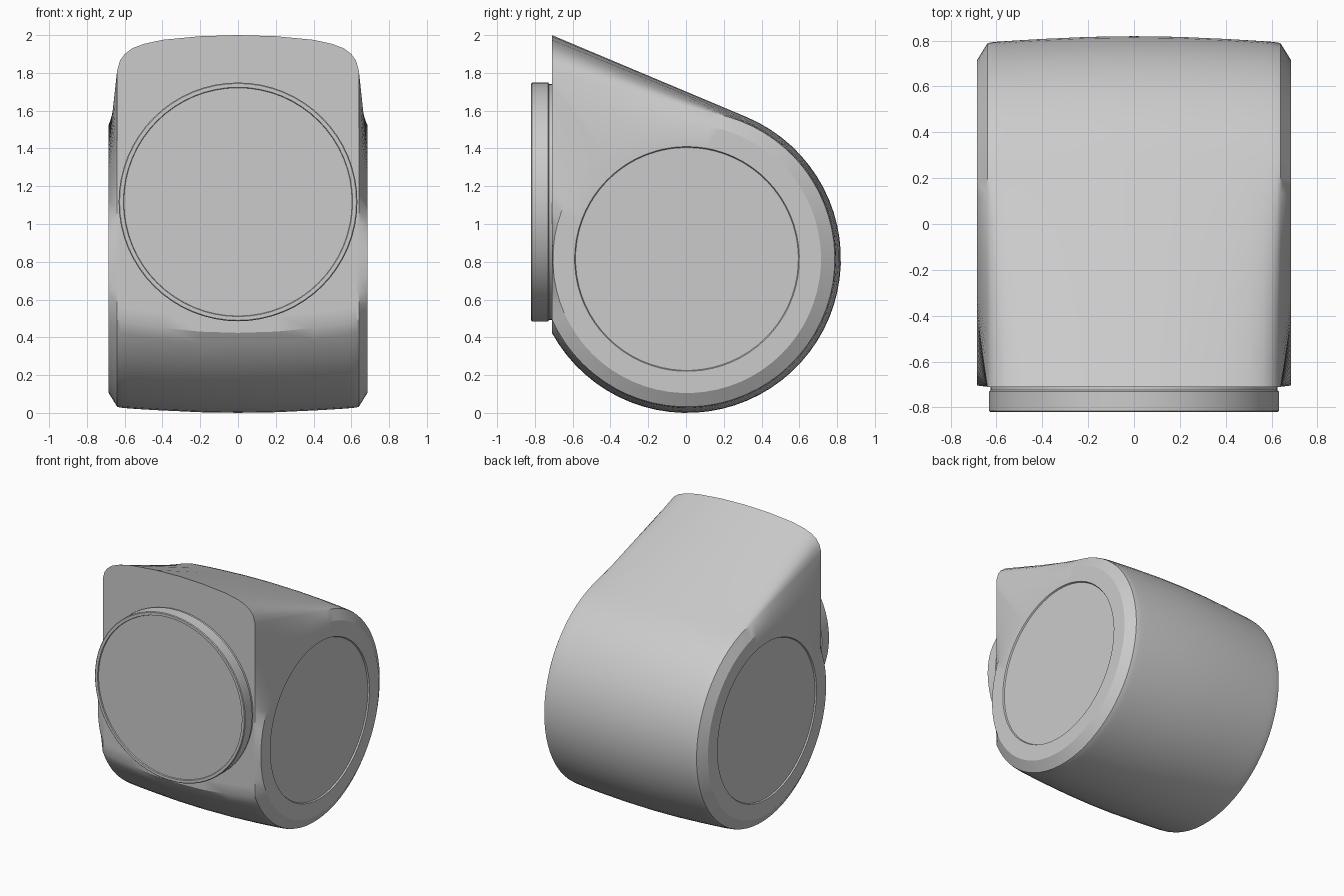
import bpy, bmesh, math
from mathutils import Vector

if "Cube" in bpy.data.objects:
    bpy.data.objects.remove(bpy.data.objects["Cube"])

CY, CZ, R = 0.005, 0.815, 0.815      # centre and radius of the rounded body
FRONT, TOP = -0.71, 2.0              # flat front plane and its top edge

grey = bpy.data.materials.new("light_grey")
grey.diffuse_color = (0.6, 0.6, 0.6, 1)
grey.use_nodes = True
grey.node_tree.nodes["Principled BSDF"].inputs["Base Color"].default_value = grey.diffuse_color


def loft(name, rings):
    """Skin a list of closed rings and cap both ends."""
    bm = bmesh.new()
    loops = [[bm.verts.new(p) for p in ring] for ring in rings]
    n = len(loops[0])
    for a, b in zip(loops, loops[1:]):
        for i in range(n):
            j = (i + 1) % n
            bm.faces.new((a[i], a[j], b[j], b[i]))
    bm.faces.new(loops[0])
    bm.faces.new(loops[-1])
    bmesh.ops.recalc_face_normals(bm, faces=bm.faces[:])
    mesh = bpy.data.meshes.new(name)
    bm.to_mesh(mesh)
    bm.free()
    ob = bpy.data.objects.new(name, mesh)
    bpy.context.collection.objects.link(ob)
    mesh.materials.append(grey)
    bpy.ops.object.select_all(action='DESELECT')
    ob.select_set(True)
    bpy.context.view_layer.objects.active = ob
    bpy.ops.object.shade_smooth_by_angle(angle=math.radians(30))
    return ob


def teardrop(d, e):
    """Side outline: round body shrunk by d, front top corner lowered by e."""
    r = R - d
    apex = Vector((FRONT, TOP - e))
    v = apex - Vector((CY, CZ))
    t = math.atan2(v.y, v.x) - math.acos(r / v.length)   # tangent angle
    s = -math.pi + math.acos((CY - FRONT) / r)           # lower front corner
    arc = [Vector((CY + r * math.cos(a), CZ + r * math.sin(a)))
           for a in (s + (t - s) * i / 44 for i in range(45))]
    slope = [arc[-1].lerp(apex, i / 14) for i in range(1, 15)]
    face = [apex.lerp(arc[0], i / 18) for i in range(1, 18)]
    return arc + slope + face


# Body: crowned across its width, with the upper corner rounded off
stations = [(0, 0, 0), (0.2, 0.003, 0.006), (0.4, 0.012, 0.025),
            (0.5, 0.018, 0.047), (0.56, 0.022, 0.07), (0.6, 0.025, 0.1),
            (0.625, 0.028, 0.135), (0.64, 0.032, 0.19)]
half = [(x, teardrop(d, e)) for x, d, e in stations]

# Round chamfer, flat side and slightly sunk side disc
edge = half[-1][1]
centre = Vector((CY, CZ))
for x, r in ((0.685, 0.71), (0.685, 0.595), (0.675, 0.59)):
    half.append((x, [centre + (p - centre).normalized() * r for p in edge]))

rings = [[(-x, p.x, p.y) for p in ring] for x, ring in reversed(half[1:])]
rings += [[(x, p.x, p.y) for p in ring] for x, ring in half]
loft("body", rings)

# Front round plate with a thin rim and a sunk face
N = 64
plate = [(-0.69, 0.625), (-0.725, 0.625), (-0.73, 0.632), (-0.815, 0.632),
         (-0.82, 0.627), (-0.82, 0.607), (-0.812, 0.604)]
loft("front_plate", [[(r * math.cos(2 * math.pi * i / N), y,
                       1.117 + r * math.sin(2 * math.pi * i / N))
                      for i in range(N)] for y, r in plate])
